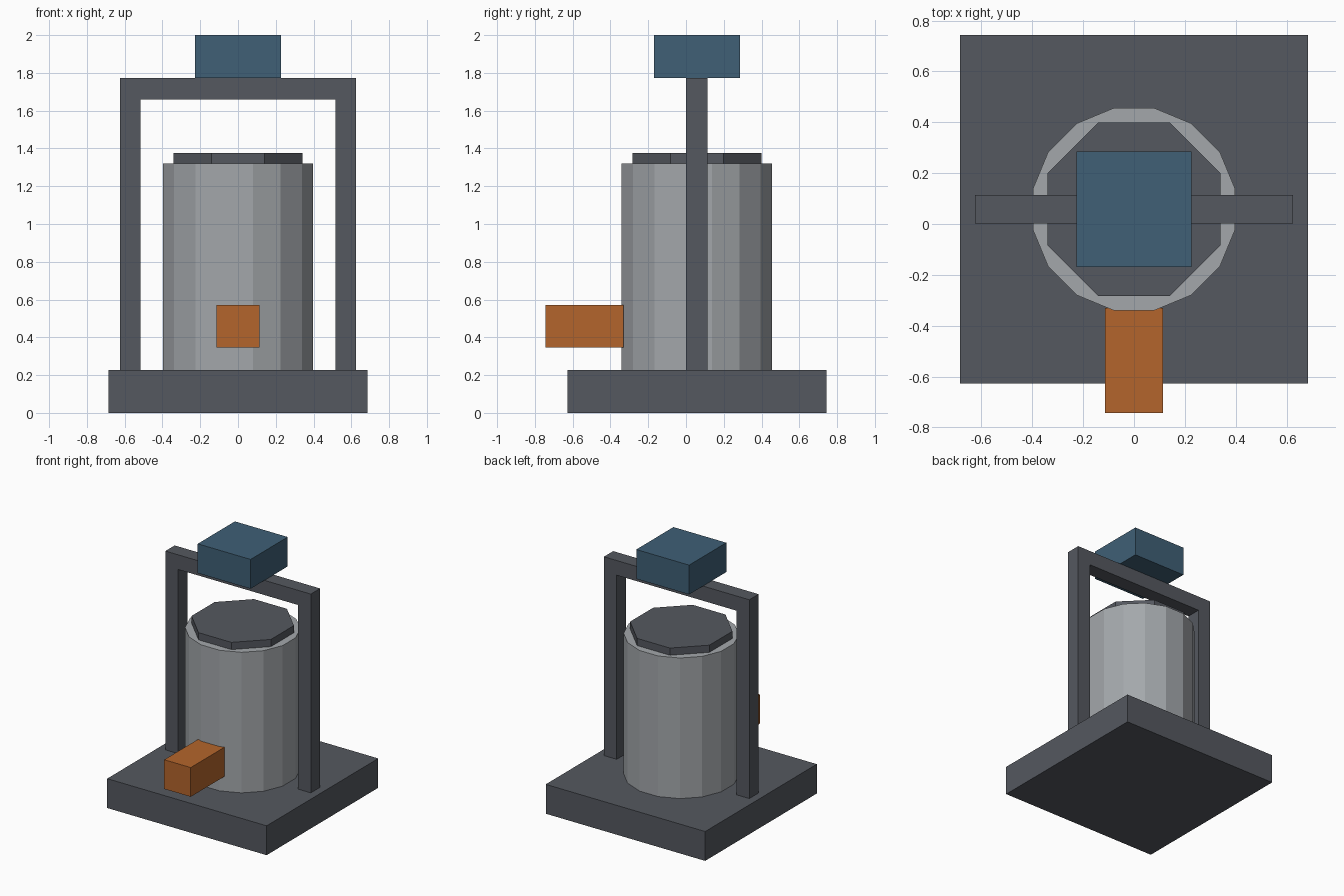
import bpy
import bmesh
import math
from mathutils import Matrix

cube = bpy.data.objects.get("Cube")
if cube:
    bpy.data.objects.remove(cube, do_unlink=True)

AXIS_Y = 0.058      # depth of the shared centre line
BASE_TOP = 0.228
BODY_TOP = 1.32
FRAME_TOP = 1.772


def material(name, rgb):
    mat = bpy.data.materials.new(name)
    mat.use_nodes = True
    colour = (*rgb, 1.0)
    mat.diffuse_color = colour
    mat.node_tree.nodes["Principled BSDF"].inputs["Base Color"].default_value = colour
    return mat


DARK = material("dark grey", (0.09, 0.098, 0.116))
LIGHT = material("light grey", (0.37, 0.39, 0.41))
BLUE = material("slate blue", (0.05, 0.115, 0.18))
ORANGE = material("burnt orange", (0.455, 0.13, 0.025))


def add_object(name, bm, mat):
    bmesh.ops.recalc_face_normals(bm, faces=bm.faces)
    mesh = bpy.data.meshes.new(name)
    bm.to_mesh(mesh)
    bm.free()
    mesh.materials.append(mat)
    obj = bpy.data.objects.new(name, mesh)
    bpy.context.collection.objects.link(obj)
    return obj


def box(name, low, high, mat):
    size = [b - a for a, b in zip(low, high)]
    centre = [(a + b) / 2 for a, b in zip(low, high)]
    bm = bmesh.new()
    bmesh.ops.create_cube(
        bm, size=1.0, matrix=Matrix.Translation(centre) @ Matrix.Diagonal((*size, 1.0)))
    return add_object(name, bm, mat)


def prism(name, sides, radius, z0, z1, mat):
    # Upright prism with a flat side facing the front
    bm = bmesh.new()
    place = Matrix.Translation((0, AXIS_Y, (z0 + z1) / 2))
    turn = Matrix.Rotation(math.pi / sides, 4, "Z")
    bmesh.ops.create_cone(bm, cap_ends=True, segments=sides, radius1=radius,
                          radius2=radius, depth=z1 - z0, matrix=place @ turn)
    return add_object(name, bm, mat)


# Square base slab
box("base", (-0.685, AXIS_Y - 0.685, 0), (0.685, AXIS_Y + 0.685, BASE_TOP), DARK)

# Faceted tank and its octagonal lid
prism("tank", 16, 0.406, BASE_TOP, BODY_TOP, LIGHT)
prism("lid", 8, 0.369, BODY_TOP, 1.376, DARK)

# Arched frame: one outline pushed through its depth
half = [(0.625, BASE_TOP), (0.625, FRAME_TOP)]
inner = [(0.515, 1.658), (0.515, BASE_TOP)]
outline = ([(-x, z) for x, z in half] + [(x, z) for x, z in reversed(half)]
           + [(x, z) for x, z in reversed(inner)] + [(-x, z) for x, z in inner])
bm = bmesh.new()
face = bm.faces.new([bm.verts.new((x, AXIS_Y - 0.057, z)) for x, z in outline])
pushed = bmesh.ops.extrude_face_region(bm, geom=[face])
bmesh.ops.translate(bm, vec=(0, 0.114, 0),
                    verts=[v for v in pushed["geom"] if isinstance(v, bmesh.types.BMVert)])
add_object("frame", bm, DARK)

# Motor housing on the frame and outlet at the foot of the tank
box("motor_housing", (-0.227, AXIS_Y - 0.228, FRAME_TOP), (0.227, AXIS_Y + 0.228, 2.0), BLUE)
box("outlet", (-0.114, -0.743, 0.345), (0.114, -0.33, 0.572), ORANGE)
